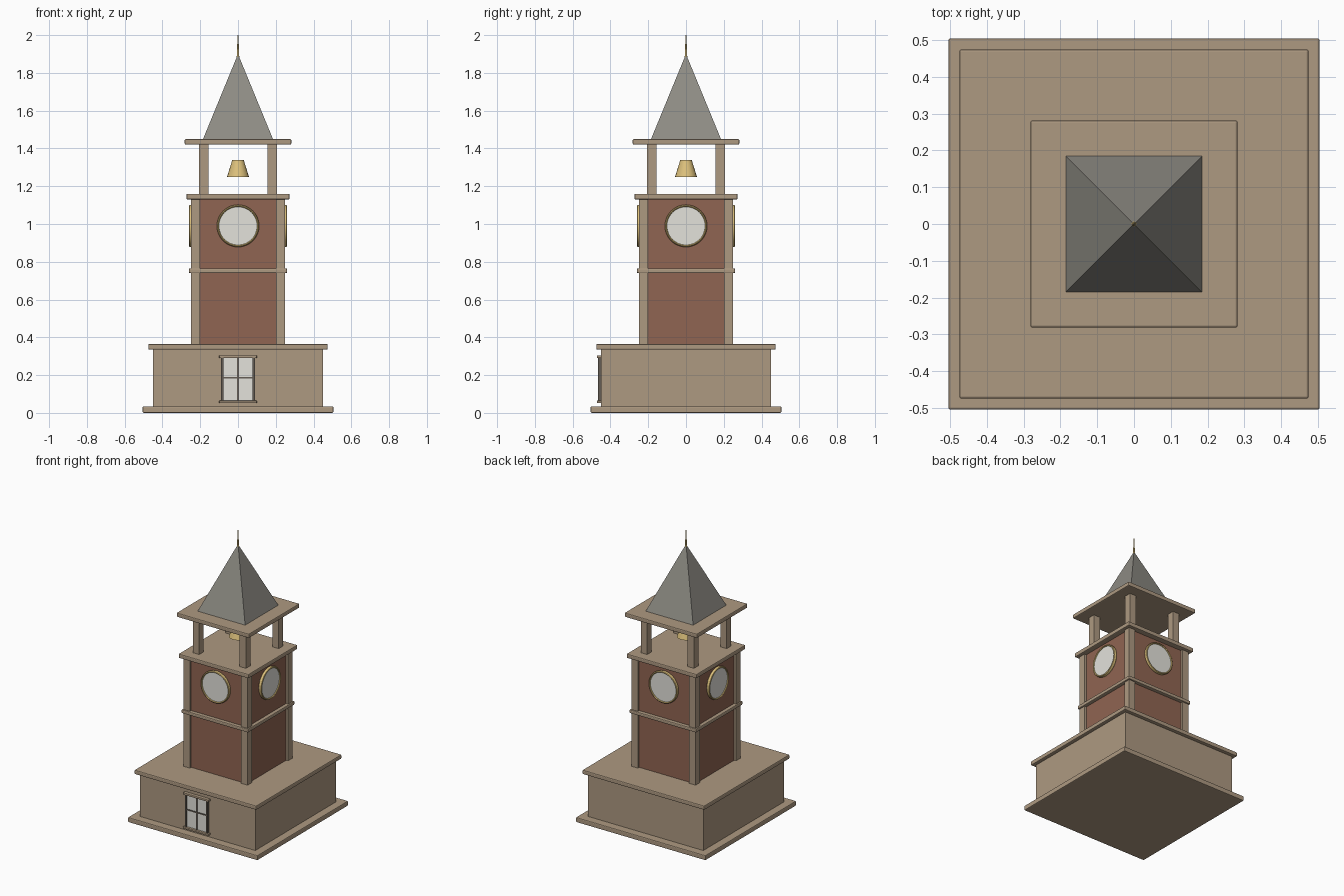
import bpy
from math import pi, radians
from mathutils import Matrix, Vector

if "Cube" in bpy.data.objects:
    bpy.data.objects.remove(bpy.data.objects["Cube"])


def material(name, r, g, b):
    m = bpy.data.materials.new(name)
    m.use_nodes = True
    m.diffuse_color = (r, g, b, 1)
    m.node_tree.nodes["Principled BSDF"].inputs["Base Color"].default_value = (r, g, b, 1)
    return m


stone = material("sandstone", 0.42, 0.32, 0.22)
brick = material("red brick", 0.28, 0.13, 0.085)
slate = material("grey slate", 0.27, 0.26, 0.23)
gold = material("brass", 0.72, 0.53, 0.2)
white = material("pale glass", 0.77, 0.76, 0.71)
dark = material("dark frame", 0.13, 0.11, 0.09)


def finish(name, mat, smooth=False):
    ob = bpy.context.object
    ob.name = name
    ob.data.materials.append(mat)
    if smooth:
        bpy.ops.object.shade_smooth_by_angle(angle=radians(35))
    return ob


def box(name, x, y, z, mat, bevel=0.0):
    """Box spanning the given (low, high) ranges."""
    bpy.ops.mesh.primitive_cube_add(size=1)
    ob = finish(name, mat)
    spans = (x, y, z)
    centre = Vector([(a + b) / 2 for a, b in spans])
    size = Matrix.Diagonal([b - a for a, b in spans] + [1])
    ob.data.transform(Matrix.Translation(centre) @ size)
    if bevel:
        mod = ob.modifiers.new("soft edges", "BEVEL")
        mod.width = bevel
        mod.segments = 2
    return ob


def slab(name, half, low, high, mat=stone, bevel=0.0):
    return box(name, (-half, half), (-half, half), (low, high), mat, bevel)


def cone(name, r1, r2, low, high, mat, sides):
    bpy.ops.mesh.primitive_cone_add(vertices=sides, radius1=r1, radius2=r2, depth=high - low,
                                    location=(0, 0, (low + high) / 2))
    return finish(name, mat, sides > 8)


# Base building
slab("base_plinth", 0.505, 0, 0.035, bevel=0.006)
slab("base_block", 0.45, 0.035, 0.335)
slab("base_cornice", 0.475, 0.335, 0.365, bevel=0.006)

# Brick shaft with stone trim
slab("tower_shaft", 0.235, 0.365, 1.13, brick)
slab("tower_band", 0.26, 0.74, 0.765, bevel=0.006)
slab("tower_cornice", 0.273, 1.13, 1.16, bevel=0.006)

# Corner pilasters and belfry posts
for side_x, right in ((-1, "right"), (1, "left")):
    for side_y, front in ((-1, "front"), (1, "back")):
        def corner(name, inner, outer, low, high):
            xs = sorted((side_x * inner, side_x * outer))
            ys = sorted((side_y * inner, side_y * outer))
            box(f"{front}_{right}_{name}", xs, ys, (low, high), stone)
        corner("pilaster", 0.2, 0.25, 0.365, 1.13)
        corner("belfry_post", 0.157, 0.207, 1.16, 1.42)

# Clock on each side of the shaft
for i, side in enumerate(("front", "left", "back", "right")):
    turn = Matrix.Rotation(i * pi / 2, 4, "Z")
    upright = Matrix.Rotation(pi / 2, 4, "X")
    bpy.ops.mesh.primitive_cylinder_add(vertices=48, radius=0.105, depth=0.02)
    dial = finish(f"{side}_clock_dial", white, True)
    dial.matrix_world = turn @ Matrix.Translation((0, -0.242, 0.99)) @ upright
    bpy.ops.mesh.primitive_torus_add(major_radius=0.106, minor_radius=0.006,
                                     major_segments=48, minor_segments=8)
    rim = finish(f"{side}_clock_rim", gold, True)
    rim.data.transform(Matrix.Diagonal((1, 1, 2, 1)))
    rim.matrix_world = turn @ Matrix.Translation((0, -0.248, 0.99)) @ upright

# Roof
slab("roof_eave", 0.282, 1.42, 1.45, bevel=0.006)
roof = cone("spire", 0.185 * 2 ** 0.5, 0, 1.45, 1.9, slate, 4)
roof.data.transform(Matrix.Rotation(pi / 4, 4, "Z"))
cone("spire_finial", 0.007, 0.002, 1.88, 2.0, gold, 12)

# Bell
cone("bell", 0.058, 0.03, 1.25, 1.34, gold, 20)

# Front window
box("window_glass", (-0.08, 0.08), (-0.456, -0.44), (0.06, 0.295), white)
for s, side in ((-1, "right"), (1, "left")):
    box(f"window_{side}_jamb", sorted((s * 0.077, s * 0.089)), (-0.465, -0.44), (0.06, 0.295), dark)
box("window_mullion", (-0.004, 0.004), (-0.462, -0.44), (0.06, 0.295), dark)
box("window_transom", (-0.08, 0.08), (-0.461, -0.44), (0.181, 0.189), dark)
box("window_lintel", (-0.1, 0.1), (-0.472, -0.44), (0.29, 0.305), stone, 0.003)
box("window_sill", (-0.1, 0.1), (-0.472, -0.44), (0.052, 0.065), stone, 0.003)
